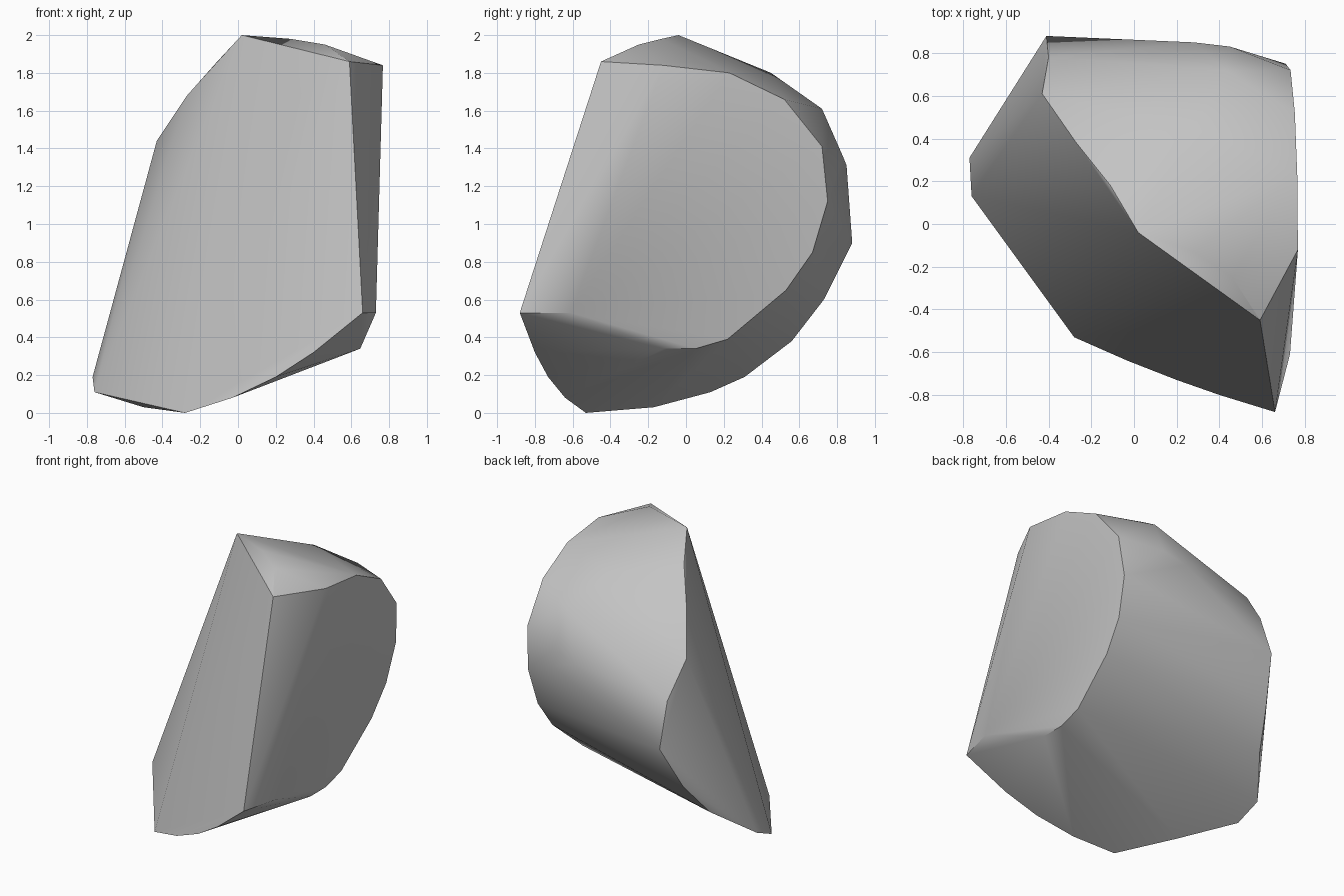
import bpy
import bmesh
import math
from mathutils import Vector

# Remove the default cube only
default_cube = bpy.data.objects.get("Cube")
if default_cube:
    bpy.data.objects.remove(default_cube, do_unlink=True)


def make_material(name, colour):
    material = bpy.data.materials.new(name)
    material.use_nodes = True
    material.diffuse_color = colour
    shader = material.node_tree.nodes["Principled BSDF"]
    shader.inputs["Base Color"].default_value = colour
    shader.inputs["Roughness"].default_value = 0.8
    return material


def side_point(y, z):
    """Place a corner on the nearly upright side face, which leans out with height."""
    return Vector((0.62 + 0.08 * z, y, z))


def build_hull(name, corners, material, smooth_angle):
    """Wrap the corners in one closed convex skin and shade it."""
    bm = bmesh.new()
    for corner in corners:
        bm.verts.new(corner)
    result = bmesh.ops.convex_hull(bm, input=bm.verts[:], use_existing_faces=False)
    loose = set(result["geom_interior"]) | set(result["geom_unused"])
    loose_verts = [item for item in loose
                   if isinstance(item, bmesh.types.BMVert) and not item.link_faces]
    bmesh.ops.delete(bm, geom=loose_verts, context="VERTS")
    bmesh.ops.recalc_face_normals(bm, faces=bm.faces[:])
    mesh = bpy.data.meshes.new(name)
    bm.to_mesh(mesh)
    bm.free()
    mesh.materials.append(material)
    rock = bpy.data.objects.new(name, mesh)
    bpy.context.collection.objects.link(rock)
    for other in bpy.context.selected_objects:
        other.select_set(False)
    rock.select_set(True)
    bpy.context.view_layer.objects.active = rock
    bpy.ops.object.shade_smooth_by_angle(angle=math.radians(smooth_angle))
    return rock


# Rim of the broad front cleavage, from the peak round the foot and back up
front_rim = [
    (.02, -.04, 2), (.59, -.45, 1.86), (.66, -.88, .53), (.4, -.8, .32),
    (.2, -.73, .19), (-.03, -.64, .08), (-.28, -.53, 0), (-.76, .13, .11),
    (-.77, .31, .19), (-.43, .61, 1.44), (-.27, .38, 1.68), (-.11, .18, 1.86),
]

# Rim of the flat side face, as depth and height
side_rim = [
    (-.12, 1.84), (.23, 1.8), (.52, 1.66), (.72, 1.41), (.75, 1.12),
    (.67, .85), (.53, .65), (.22, .39), (.05, .34), (-.12, .34),
]

# Shoulder where the side face turns towards the front
shoulder = [(.73, -.61, .53)]

# Rounded crown and back
crown = [
    (.46, -.25, 1.95), (.28, -.13, 1.98), (.28, .45, 1.8), (.43, .72, 1.61),
    (.45, .83, 1.36), (.28, .85, 1.31),
]

# Small rear facet and the underside
rear_and_base = [
    (-.4, .78, 1.2), (-.41, .88, .9), (-.49, .73, .6), (-.58, .56, .38),
    (-.5, -.17, .03),
]

stone_grey = make_material("stone grey", (.55, .55, .55, 1))
side_face = [side_point(y, z) for y, z in side_rim]
build_hull("rock", front_rim + side_face + shoulder + crown + rear_and_base,
           stone_grey, 35)
